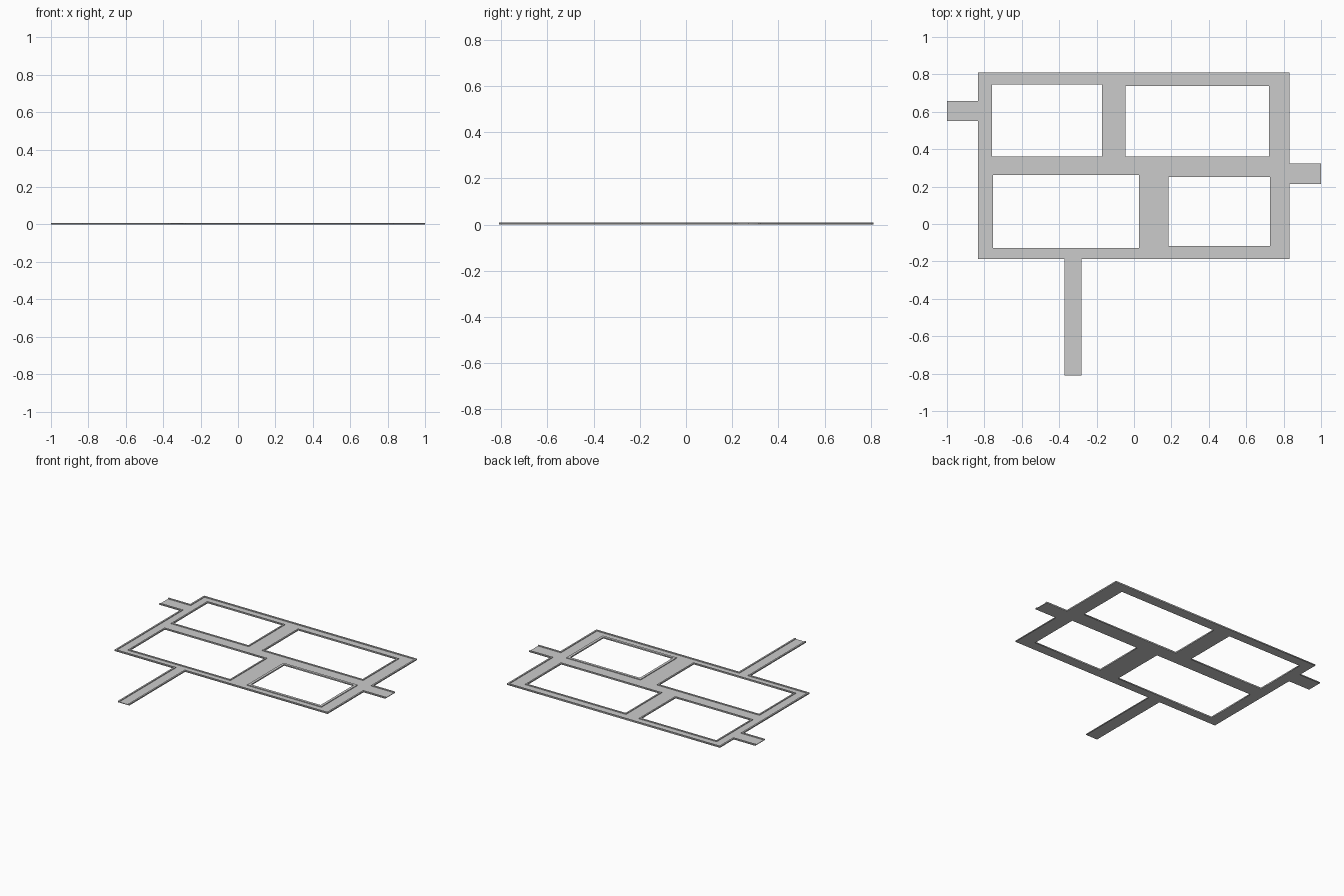
import bpy, bmesh
from mathutils import Vector

if "Cube" in bpy.data.objects:
    bpy.data.objects.remove(bpy.data.objects["Cube"])

ROAD_Z, CURB_Z = 0.004, 0.009

# Outer edge as three clockwise chains between the open road ends
CHAINS = [
    [(-1, .657), (-.833, .657), (-.833, .811), (.831, .811), (.831, .323), (1, .323)],
    [(1, .213), (.831, .213), (.831, -.188), (-.281, -.188), (-.281, -.81)],
    [(-.371, -.81), (-.371, -.188), (-.833, -.188), (-.833, .55), (-1, .55)],
]
# City blocks: x0, x1, y0, y1, curb width
BLOCKS = [
    (-.758, -.171, .36, .745, .01),
    (-.046, .721, .36, .739, .01),
    (-.753, .027, -.127, .261, .01),
    (.184, .727, -.117, .252, .018),
]


def rect(x0, x1, y0, y1):
    return [(x0, y0), (x0, y1), (x1, y1), (x1, y0)]


def inset(path, w):
    """Move an open right-angled clockwise path to its right by w."""
    pts = [Vector(p) for p in path]
    normals = []
    for a, b in zip(pts, pts[1:]):
        d = (b - a).normalized()
        normals.append(Vector((d.y, -d.x)) * w)
    out = [pts[0] + normals[0]]
    out += [p + n0 + n1 for p, n0, n1 in zip(pts[1:-1], normals, normals[1:])]
    return out + [pts[-1] + normals[-1]]


def curb(name, inner, outer, closed):
    """Raised strip between two matching paths, seated on the road."""
    bm = bmesh.new()
    a = [bm.verts.new((p[0], p[1], ROAD_Z)) for p in inner]
    b = [bm.verts.new((p[0], p[1], ROAD_Z)) for p in outer]
    n = len(a)
    for i in range(n if closed else n - 1):
        j = (i + 1) % n
        bm.faces.new((a[i], a[j], b[j], b[i]))
    res = bmesh.ops.extrude_face_region(bm, geom=bm.faces[:], use_keep_orig=True)
    top = [g for g in res["geom"] if isinstance(g, bmesh.types.BMVert)]
    bmesh.ops.translate(bm, verts=top, vec=(0, 0, CURB_Z - ROAD_Z))
    bmesh.ops.recalc_face_normals(bm, faces=bm.faces[:])
    mesh = bpy.data.meshes.new(name)
    bm.to_mesh(mesh)
    bm.free()
    bpy.context.collection.objects.link(bpy.data.objects.new(name, mesh))


# Road slab: filled outline with the blocks cut out
curve = bpy.data.curves.new("road", "CURVE")
curve.dimensions = "2D"
curve.fill_mode = "BOTH"
curve.extrude = ROAD_Z / 2
for loop in [sum(CHAINS, [])] + [rect(*b[:4]) for b in BLOCKS]:
    s = curve.splines.new("POLY")
    s.points.add(len(loop) - 1)
    for p, (x, y) in zip(s.points, loop):
        p.co = (x, y, 0, 1)
    s.use_cyclic_u = True
road = bpy.data.objects.new("road", curve)
road.location.z = ROAD_Z / 2
bpy.context.collection.objects.link(road)
bpy.context.view_layer.objects.active = road
road.select_set(True)
bpy.ops.object.convert(target="MESH")

# Curbs along the outside and around every block
for i, c in enumerate(CHAINS):
    curb(f"outer_curb_{i + 1}", c, inset(c, .011), False)
for i, (x0, x1, y0, y1, w) in enumerate(BLOCKS):
    curb(f"block_curb_{i + 1}", rect(x0, x1, y0, y1),
         rect(x0 - w, x1 + w, y0 - w, y1 + w), True)
